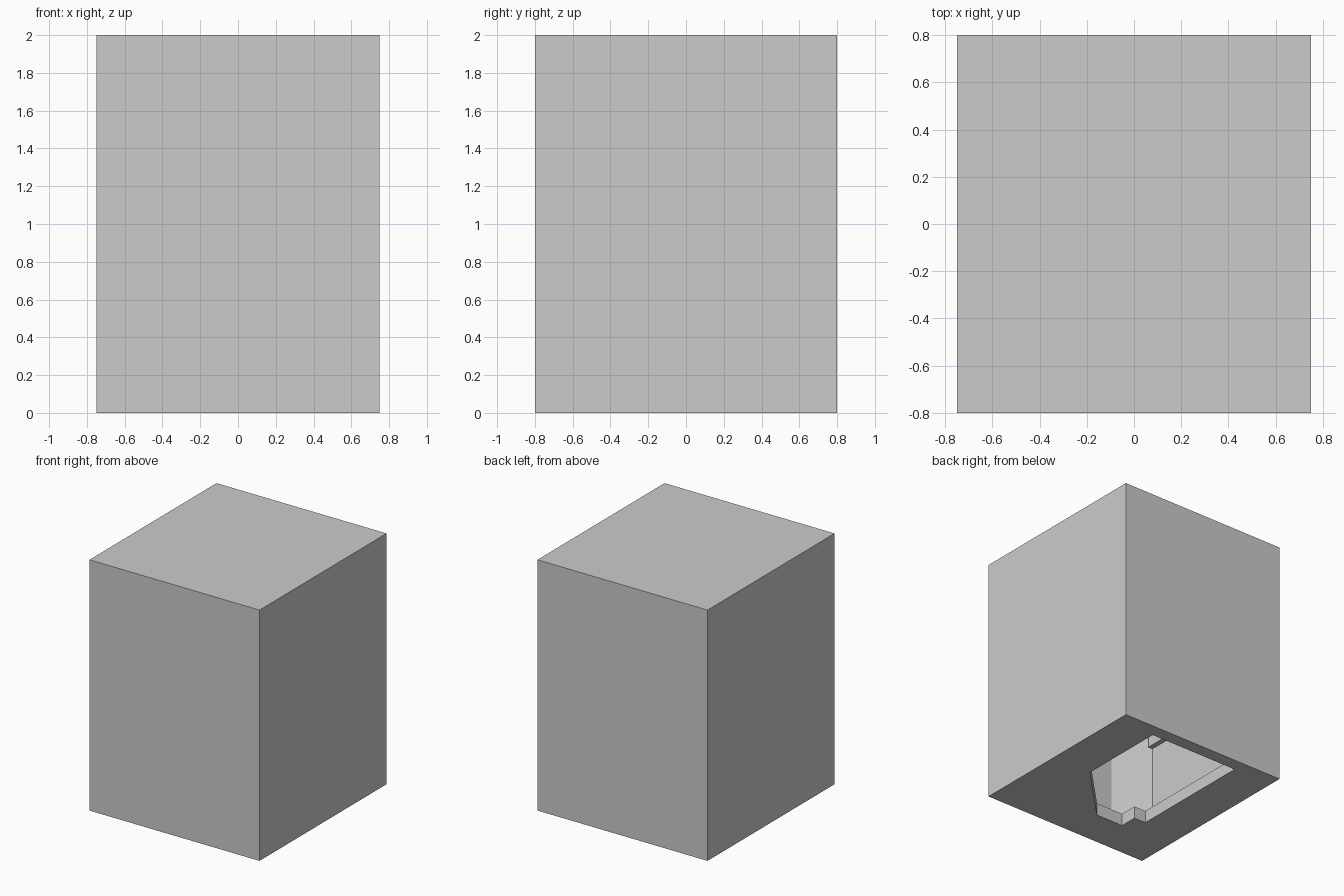
import bpy, bmesh

if "Cube" in bpy.data.objects:
    bpy.data.objects.remove(bpy.data.objects["Cube"])


def prism(name, outline, z0, z1):
    """Extrude a flat outline from z0 up to z1."""
    bm = bmesh.new()
    face = bm.faces.new([bm.verts.new((x, y, z0)) for x, y in outline])
    top = bmesh.ops.extrude_face_region(bm, geom=[face])
    verts = [v for v in top["geom"] if isinstance(v, bmesh.types.BMVert)]
    bmesh.ops.translate(bm, vec=(0, 0, z1 - z0), verts=verts)
    bmesh.ops.recalc_face_normals(bm, faces=bm.faces)
    mesh = bpy.data.meshes.new(name)
    bm.to_mesh(mesh)
    bm.free()
    obj = bpy.data.objects.new(name, mesh)
    bpy.context.collection.objects.link(obj)
    return obj


def rect(x0, x1, y0, y1):
    return [(x0, y0), (x1, y0), (x1, y1), (x0, y1)]


def cut(target, cutter):
    mod = target.modifiers.new(cutter.name, "BOOLEAN")
    mod.operation = "DIFFERENCE"
    mod.solver = "EXACT"
    mod.object = cutter
    cutter.hide_render = True
    cutter.hide_set(True)


# Outer casing
casing = prism("casing", rect(-0.75, 0.75, -0.8, 0.8), 0, 2)

# Hollow interior with one angled corner
room = [(-0.7, 0.75), (-0.7, -0.62), (-0.41, -0.75), (0.7, -0.75), (0.7, 0.75)]
cut(casing, prism("interior_cutter", room, 0.1, 1.95))

# Notched and chamfered opening in the floor
opening = [(0.4, 0.695), (-0.4, 0.695), (-0.4, -0.345), (-0.295, -0.345),
           (-0.295, -0.49), (-0.05, -0.49), (0.4, -0.035)]
cut(casing, prism("opening_cutter", opening, -0.1, 0.15))

# Ledge high on the inner side wall
prism("inner_ledge", rect(-0.71, -0.66, -0.62, 0.755), 0.87, 1.0)
